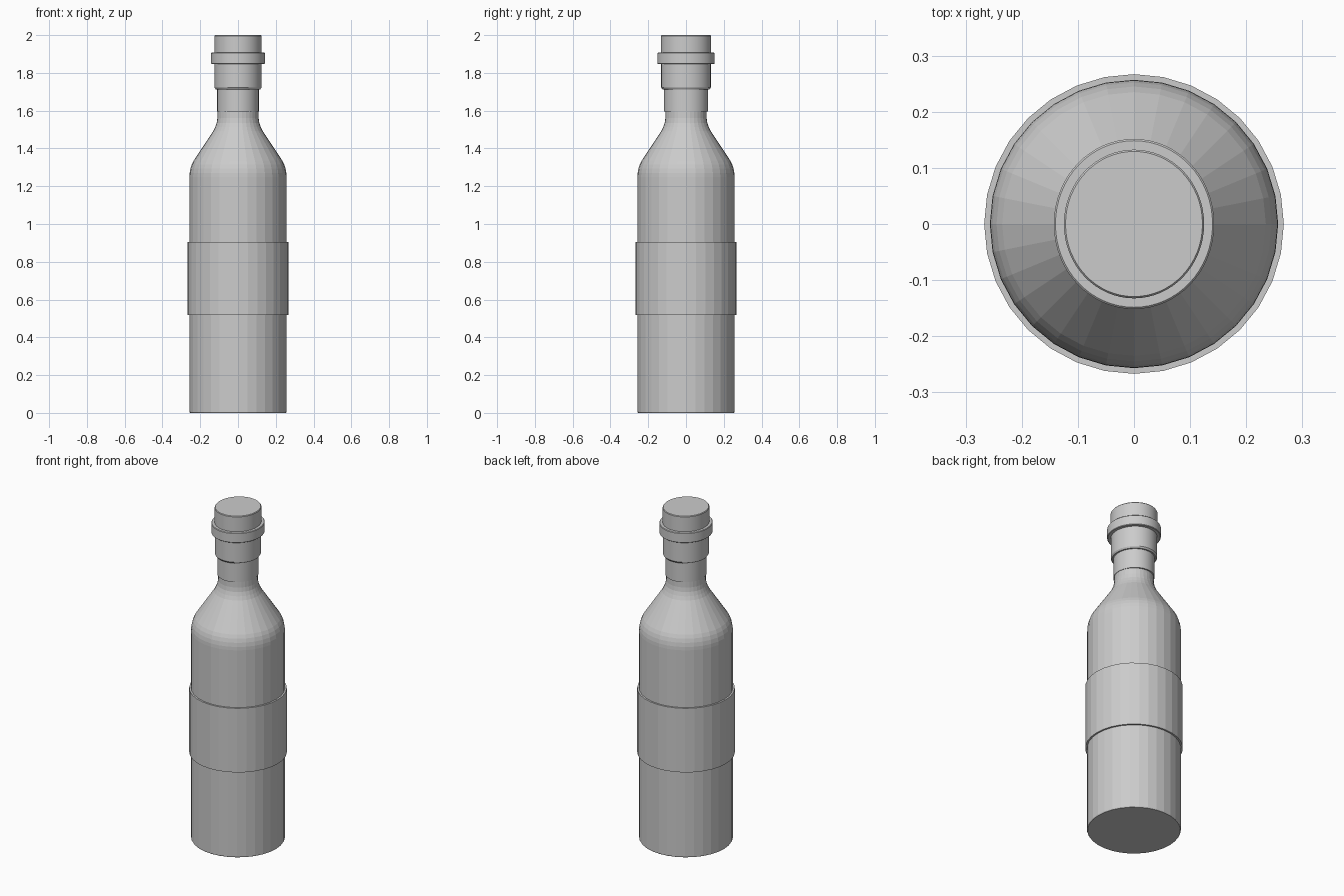
import bpy, bmesh, math

cube = bpy.data.objects.get("Cube")
if cube:
    bpy.data.objects.remove(cube)

grey = bpy.data.materials.new("plain_grey")
grey.use_nodes = True
colour = (0.6, 0.6, 0.6, 1)
grey.diffuse_color = colour
grey.node_tree.nodes["Principled BSDF"].inputs["Base Color"].default_value = colour


def lathe(name, profile, sides, stretch=1.0, smooth=False):
    """Turn (radius, height) points about z and close both ends."""
    bm = bmesh.new()
    rings = []
    for r, z in profile:
        angles = [2 * math.pi * i / sides for i in range(sides)]
        rings.append([bm.verts.new((r * math.cos(a), r * stretch * math.sin(a), z)) for a in angles])
    for low, high in zip(rings, rings[1:]):
        for i in range(sides):
            j = (i + 1) % sides
            bm.faces.new((low[i], low[j], high[j], high[i]))
    bm.faces.new(rings[0][::-1])
    bm.faces.new(rings[-1])
    mesh = bpy.data.meshes.new(name)
    bm.to_mesh(mesh)
    bm.free()
    mesh.materials.append(grey)
    obj = bpy.data.objects.new(name, mesh)
    bpy.context.collection.objects.link(obj)
    if smooth:
        bpy.ops.object.select_all(action="DESELECT")
        obj.select_set(True)
        bpy.context.view_layer.objects.active = obj
        bpy.ops.object.shade_smooth_by_angle(angle=math.radians(30))
    return obj


# Body with rounded shoulder and flared neck
lathe("bottle_body", [
    (0.254, 0), (0.257, 0.005), (0.257, 1.25), (0.256, 1.27), (0.252, 1.293),
    (0.245, 1.315), (0.235, 1.335), (0.131, 1.492), (0.121, 1.513),
    (0.113, 1.535), (0.109, 1.56), (0.108, 1.6), (0.108, 1.72)], 32)

# Wrapped band around the body
lathe("label_band", [(0.267, 0.518), (0.267, 0.905)], 32)

# Neck sleeve and stopper are slightly deeper than wide
OVAL = 1.06
lathe("neck_sleeve", [(0.11, 1.595), (0.11, 1.72)], 64, OVAL, True)
lathe("stopper_skirt", [(0.118, 1.713), (0.124, 1.722), (0.124, 1.855)], 64, OVAL, True)
lathe("stopper_collar", [
    (0.14, 1.847), (0.143, 1.85), (0.143, 1.904), (0.14, 1.907)], 64, OVAL, True)
lathe("stopper_top", [(0.125, 1.9), (0.125, 1.996), (0.122, 2.0)], 64, OVAL, True)
